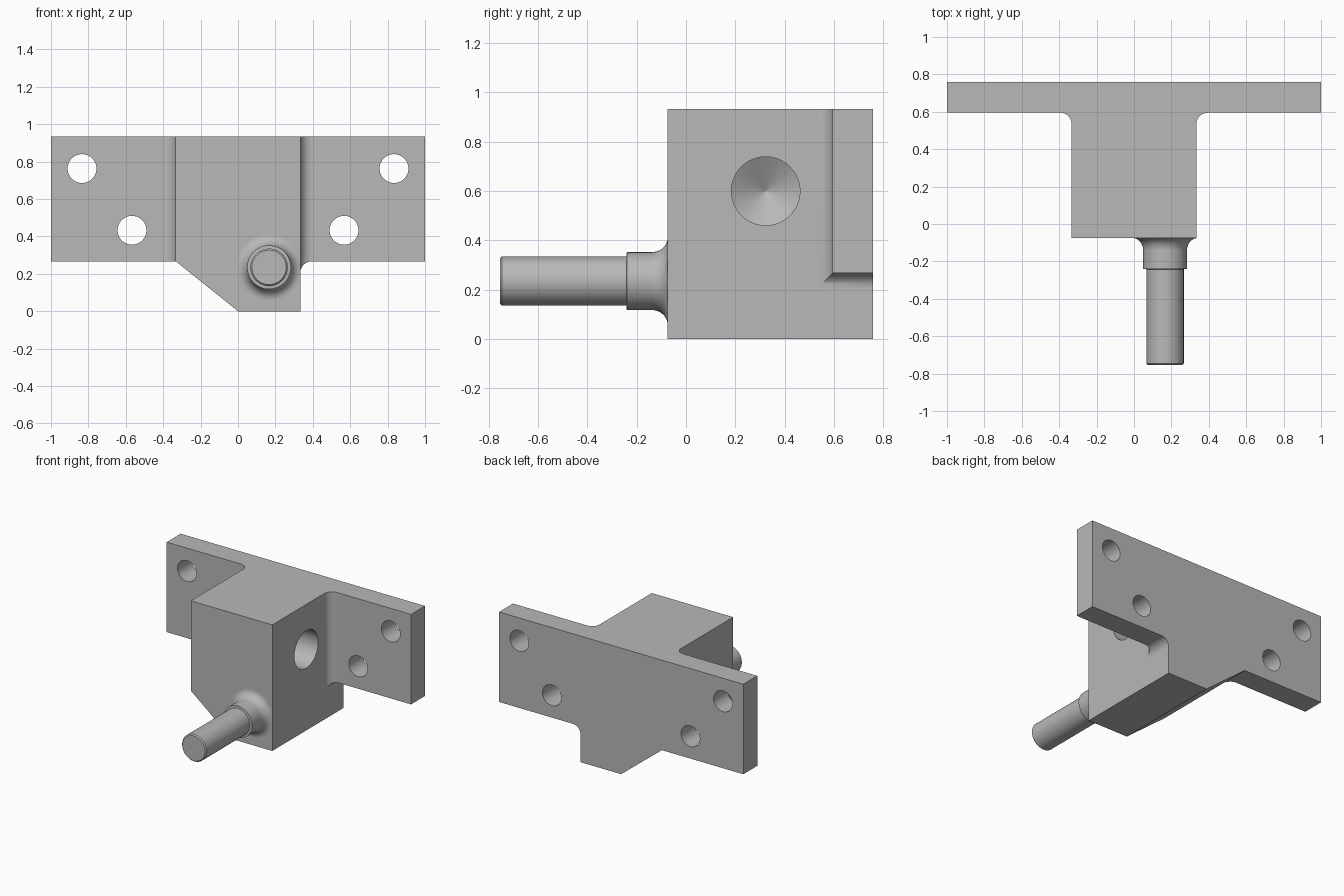
import bpy, bmesh, math
from mathutils import Matrix, Vector

cube = bpy.data.objects.get("Cube")
if cube:
    bpy.data.objects.remove(cube, do_unlink=True)

steel = bpy.data.materials.new("plain grey")
steel.use_nodes = True
GREY = (0.48, 0.48, 0.48, 1)
steel.diffuse_color = GREY
steel.node_tree.nodes["Principled BSDF"].inputs["Base Color"].default_value = GREY

HALF, TOP, BACK, FRONT = 0.333, 0.933, 0.758, -0.075
PLATE_FRONT, PLATE_BOTTOM, FILLET = 0.595, 0.267, 0.062


def loft(name, rings):
    """Closed solid through a list of equal-length rings of points."""
    bm = bmesh.new()
    loops = [[bm.verts.new(p) for p in ring] for ring in rings]
    n = len(loops[0])
    for a, b in zip(loops, loops[1:]):
        for i in range(n):
            j = (i + 1) % n
            bm.faces.new((a[i], a[j], b[j], b[i]))
    bm.faces.new(loops[0])
    bm.faces.new(loops[-1])
    bmesh.ops.recalc_face_normals(bm, faces=bm.faces)
    mesh = bpy.data.meshes.new(name)
    bm.to_mesh(mesh)
    bm.free()
    mesh.materials.append(steel)
    obj = bpy.data.objects.new(name, mesh)
    bpy.context.collection.objects.link(obj)
    return obj


def turned(name, profile, origin, axis, sides=64):
    """Round solid from (distance along axis, radius) pairs."""
    turn = Vector((0, 0, 1)).rotation_difference(Vector(axis)).to_matrix()
    rings = []
    for t, r in profile:
        angles = [math.tau * i / sides for i in range(sides)]
        rings.append([Vector(origin) + turn @ Vector((r * math.cos(a), r * math.sin(a), t))
                      for a in angles])
    return loft(name, rings)


def activate(obj):
    bpy.ops.object.select_all(action='DESELECT')
    obj.select_set(True)
    bpy.context.view_layer.objects.active = obj


def combine(target, tool, operation):
    activate(target)
    mod = target.modifiers.new("combine", 'BOOLEAN')
    mod.operation, mod.object, mod.solver = operation, tool, 'EXACT'
    bpy.ops.object.modifier_apply(modifier=mod.name)
    bpy.data.objects.remove(tool, do_unlink=True)


def finish(obj):
    activate(obj)
    bpy.ops.object.shade_smooth_by_angle(angle=math.radians(30))
    mod = obj.modifiers.new("even shading", 'WEIGHTED_NORMAL')
    mod.keep_sharp = True


# Central block with one sloping lower corner
outline = [(-HALF, TOP), (-HALF, PLATE_BOTTOM), (0, 0), (HALF, 0), (HALF, TOP)]
bracket = loft("bracket_body", [[(x, y, z) for x, z in outline] for y in (FRONT, BACK)])

# Mounting plate, thickening in fillets where it meets the block
steps = 10
curve = []
for i in range(steps + 1):
    a = math.pi / 2 * i / steps
    curve.append((FILLET * (1 - math.cos(a)), FILLET * (1 - math.sin(a))))


def section(x, grow, drop):
    y, z = PLATE_FRONT - grow, PLATE_BOTTOM - drop
    return [(x, y, z), (x, BACK, z), (x, BACK, TOP), (x, y, TOP)]


left = [section(HALF + d, f, f) for d, f in curve]
right = [section(-HALF - d, f, 0) for d, f in reversed(curve)]
plate = loft("mounting_plate", [section(-1, 0, 0)] + right + left + [section(1, 0, 0)])
combine(bracket, plate, 'UNION')

# Four bolt holes through the plate
for x, z in ((0.834, 0.763), (0.567, 0.433)):
    for side in (-1, 1):
        hole = turned("bolt_hole", [(0, 0.077), (0.5, 0.077)], (side * x, 0.4, z), (0, 1, 0))
        combine(bracket, hole, 'DIFFERENCE')

# Blind drilled hole with a conical bottom in the left side
drill = turned("side_hole", [(-0.1, 0.139), (0.32, 0.139), (0.4, 0.001)],
               (HALF, 0.323, 0.6), (-1, 0, 0))
combine(bracket, drill, 'DIFFERENCE')
finish(bracket)

# Front pin: flared root, collar and shaft with a small end chamfer
collar, shaft, length = 0.117, 0.1, 0.68
profile = [(-0.02, collar + 0.058)]
for i in range(steps + 1):
    a = math.pi / 2 * i / steps
    profile.append((0.066 * (1 - math.cos(a)), collar + 0.058 * (1 - math.sin(a))))
profile += [(0.165, collar), (0.167, shaft), (length - 0.008, shaft), (length, shaft - 0.008)]
pin = turned("front_pin", profile, (0.166, FRONT, 0.235), (0, -1, 0))
for v in pin.data.vertices:
    v.co.x = min(v.co.x, HALF - 0.0005)
finish(pin)
